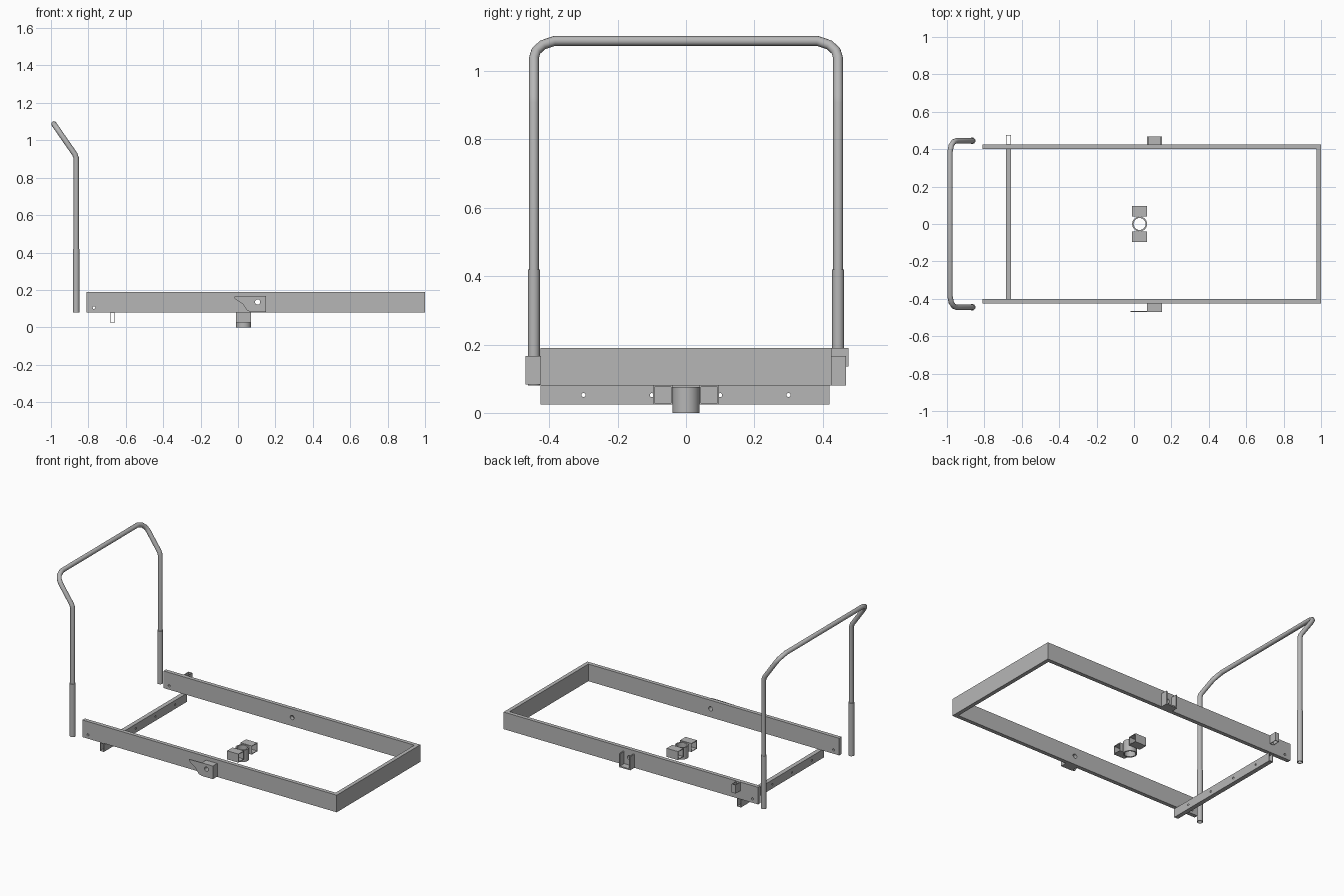
import bpy, bmesh, math
from mathutils import Matrix, Vector

cube = bpy.data.objects.get("Cube")
if cube:
    bpy.data.objects.remove(cube, do_unlink=True)

steel = bpy.data.materials.new("grey steel")
steel.use_nodes = True
COLOUR = (0.47, 0.47, 0.47, 1)
steel.diffuse_color = COLOUR
steel.node_tree.nodes["Principled BSDF"].inputs["Base Color"].default_value = COLOUR

# Axis frames: the profile's local x, y and the extrusion direction
AXES = {"x": ((0, 1, 0), (0, 0, 1), (1, 0, 0)),
        "y": ((1, 0, 0), (0, 0, 1), (0, 1, 0)),
        "z": ((1, 0, 0), (0, 1, 0), (0, 0, 1))}


def finish(name, bm):
    bmesh.ops.recalc_face_normals(bm, faces=bm.faces)
    mesh = bpy.data.meshes.new(name)
    bm.to_mesh(mesh)
    bm.free()
    mesh.materials.append(steel)
    ob = bpy.data.objects.new(name, mesh)
    bpy.context.collection.objects.link(ob)
    return ob


def prism(name, outline, axis, start, end, inner=None):
    """Extrude an outline along an axis; an inner outline makes it a tube."""
    u, v, w = (Vector(a) for a in AXES[axis])
    bm = bmesh.new()
    n = len(outline)

    def loop(points, d):
        return [bm.verts.new(u * a + v * b + w * d) for a, b in points]

    def bridge(a, b):
        for i in range(n):
            j = (i + 1) % n
            bm.faces.new((a[i], a[j], b[j], b[i]))

    low, high = loop(outline, start), loop(outline, end)
    bridge(low, high)
    if inner:
        in_low, in_high = loop(inner, start), loop(inner, end)
        bridge(in_high, in_low)
        bridge(in_low, low)
        bridge(high, in_high)
    else:
        bm.faces.new(low)
        bm.faces.new(high)
    return finish(name, bm)


def rect(a0, a1, b0, b1, inset=0.0):
    a0, a1, b0, b1 = a0 + inset, a1 - inset, b0 + inset, b1 - inset
    return [(a0, b0), (a1, b0), (a1, b1), (a0, b1)]


def circle(a, b, r, n=24):
    return [(a + r * math.cos(math.tau * i / n), b + r * math.sin(math.tau * i / n))
            for i in range(n)]


def box_tube(name, bounds, axis, start, end, wall=0.004):
    return prism(name, rect(*bounds), axis, start, end, rect(*bounds, wall))


def smooth(ob):
    bpy.ops.object.select_all(action="DESELECT")
    ob.select_set(True)
    bpy.context.view_layer.objects.active = ob
    bpy.ops.object.shade_smooth_by_angle(angle=math.radians(35))


def drill(ob, axis, a, b, r):
    """Cut a round hole right through a part."""
    cutter = prism("drill", circle(a, b, r, 16), axis, -1.2, 1.2)
    cutter.hide_render = True
    mod = ob.modifiers.new("hole", "BOOLEAN")
    mod.operation, mod.solver, mod.object = "DIFFERENCE", "EXACT", cutter
    bpy.context.view_layer.objects.active = ob
    bpy.ops.object.modifier_apply(modifier=mod.name)
    bpy.data.objects.remove(cutter, do_unlink=True)


PIN = (0.105, 0.135)   # axle pin position in x, z

# Three-sided deck frame, open towards the handle
W, T = 0.425, 0.025
frame = prism("deck_frame", [(-0.81, -W), (1, -W), (1, W), (-0.81, W),
                             (-0.81, W - T), (1 - T, W - T),
                             (1 - T, T - W), (-0.81, T - W)], "z", 0.08, 0.19)
drill(frame, "y", *PIN, 0.014)
drill(frame, "y", -0.77, 0.105, 0.007)

# Hollow cross bar under the rails, with bolt holes
bar = box_tube("cross_bar", (-0.685, -0.657, 0.025, 0.08), "y", -W, 0.42, 0.003)
for y in (-0.3, -0.1, 0.1, 0.3):
    drill(bar, "x", y, 0.052, 0.006)

# Small open socket on the left rail
box_tube("rail_socket", (-0.685, -0.657, W, 0.475), "z", 0.135, 0.19, 0.003)

# Front pin bracket and its thin gusset plate
bracket = prism("front_bracket", rect(0.07, 0.15, 0.083, 0.167), "y", -0.47, -W)
drill(bracket, "y", *PIN, 0.014)
prism("front_gusset", [(-0.02, 0.165), (-0.02, 0.155), (0.025, 0.125), (0.05, 0.088),
                       (0.07, 0.084), (0.07, 0.167)], "y", -0.47, -0.464)

# Rear pin bracket, a channel open at the top and outside
prism("rear_bracket", [(0.07, 0.08), (0.15, 0.08), (0.15, 0.167), (0.142, 0.167),
                       (0.142, 0.088), (0.078, 0.088), (0.078, 0.167), (0.07, 0.167)],
      "y", W, 0.468)

# Central pivot: round sleeve between two box stubs
smooth(prism("pivot_sleeve", circle(0.03, 0, 0.04), "z", 0, 0.076, circle(0.03, 0, 0.032)))
for side, y0, y1 in (("left", 0.04, 0.096), ("right", -0.096, -0.04)):
    box_tube(side + "_pivot_stub", (y0, y1, 0.025, 0.08), "x", -0.01, 0.07)


def pipe(name, points, radius):
    curve = bpy.data.curves.new(name, "CURVE")
    curve.dimensions = "3D"
    curve.bevel_depth = radius
    curve.bevel_resolution = 4
    curve.use_fill_caps = True
    spline = curve.splines.new("POLY")
    spline.points.add(len(points) - 1)
    for p, co in zip(spline.points, points):
        p.co = (*co, 1)
    curve.materials.append(steel)
    ob = bpy.data.objects.new(name, curve)
    bpy.context.collection.objects.link(ob)
    bpy.ops.object.select_all(action="DESELECT")
    ob.select_set(True)
    bpy.context.view_layer.objects.active = ob
    bpy.ops.object.convert(target="MESH")
    smooth(bpy.context.object)


# Push handle: upright, leaning top and rounded corners, mirrored across y
X, Y = -0.865, 0.445
half = [(X, Y, 0.2), (X, Y, 0.905), (X - 0.007, Y, 0.925), (-0.95, Y, 1.037),
        (-0.964, 0.439, 1.058), (-0.977, 0.42, 1.076), (-0.984, 0.385, 1.088)]
pipe("push_handle", half + [(x, -y, z) for x, y, z in reversed(half)], 0.0145)

# Thicker sleeves on the lower handle legs
for side, y in (("left", Y), ("right", -Y)):
    smooth(prism(side + "_handle_sleeve", circle(X, y, 0.0175, 16), "z", 0.08, 0.42,
                 circle(X, y, 0.0135, 16)))
